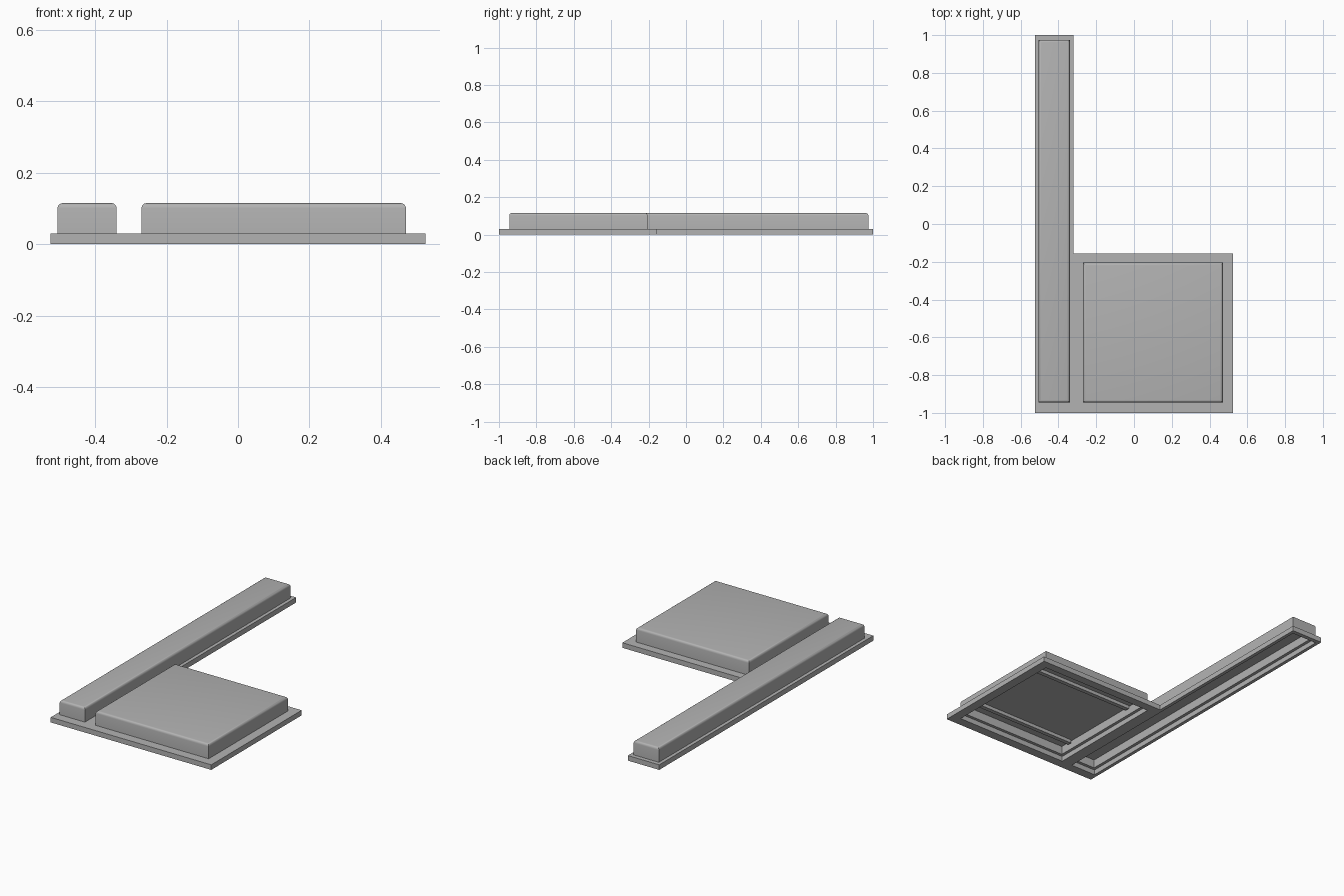
import bpy, bmesh
from mathutils import Matrix, Vector

if "Cube" in bpy.data.objects:
    bpy.data.objects.remove(bpy.data.objects["Cube"], do_unlink=True)

grey = bpy.data.materials.new("plain_grey")
grey.use_nodes = True
grey.diffuse_color = (0.45, 0.45, 0.45, 1)
grey.node_tree.nodes["Principled BSDF"].inputs["Base Color"].default_value = (0.45, 0.45, 0.45, 1)

PLATE_TOP, CAP_TOP, CEILING, WALL = 0.03, 0.115, 0.08, 0.025
# Footprints as x0, x1, y0, y1
BAR = (-0.505, -0.34, -0.945, 0.975)
PAD = (-0.27, 0.47, -0.945, -0.205)
BASE_STRIP = (-0.525, -0.32, -1.0, 1.0)
BASE_SQUARE = (-0.525, 0.525, -1.0, -0.155)


def finish(name, bm):
    bmesh.ops.recalc_face_normals(bm, faces=bm.faces)
    mesh = bpy.data.meshes.new(name)
    bm.to_mesh(mesh)
    bm.free()
    obj = bpy.data.objects.new(name, mesh)
    bpy.context.collection.objects.link(obj)
    mesh.materials.append(grey)
    return obj


def box(bm, area, z0, z1):
    x0, x1, y0, y1 = area
    place = (Matrix.Translation(((x0 + x1) / 2, (y0 + y1) / 2, (z0 + z1) / 2))
             @ Matrix.Diagonal((x1 - x0, y1 - y0, z1 - z0, 1)))
    return bmesh.ops.create_cube(bm, size=1, matrix=place)["verts"]


def inside(area, x, y):
    return area[0] < x < area[1] and area[2] < y < area[3]


# L-shaped base plate with an opening below each cap
def base_plate():
    areas = (BAR, PAD, BASE_STRIP, BASE_SQUARE)
    xs = sorted({v for a in areas for v in a[:2]})
    ys = sorted({v for a in areas for v in a[2:]})
    bm = bmesh.new()
    for x0, x1 in zip(xs, xs[1:]):
        for y0, y1 in zip(ys, ys[1:]):
            mid = ((x0 + x1) / 2, (y0 + y1) / 2)
            solid = inside(BASE_STRIP, *mid) or inside(BASE_SQUARE, *mid)
            if solid and not inside(BAR, *mid) and not inside(PAD, *mid):
                bm.faces.new([bm.verts.new((x, y, 0)) for x, y in
                              ((x0, y0), (x1, y0), (x1, y1), (x0, y1))])
    bmesh.ops.remove_doubles(bm, verts=bm.verts, dist=0.0001)
    raised = bmesh.ops.extrude_face_region(bm, geom=bm.faces[:], use_keep_orig=True)
    verts = [g for g in raised["geom"] if isinstance(g, bmesh.types.BMVert)]
    bmesh.ops.translate(bm, verts=verts, vec=(0, 0, PLATE_TOP))
    bmesh.ops.dissolve_limit(bm, angle_limit=0.01, verts=bm.verts, edges=bm.edges)
    return finish("base_plate", bm)


# Hollow cap, open underneath, with a rounded top rim
def hollow_cap(name, area):
    bm = bmesh.new()
    box(bm, area, PLATE_TOP, CAP_TOP)
    bottom = min(bm.faces, key=lambda f: f.calc_center_median().z)
    bmesh.ops.inset_region(bm, faces=[bottom], thickness=WALL)
    pushed = bmesh.ops.extrude_discrete_faces(bm, faces=[bottom])["faces"][0]
    bmesh.ops.translate(bm, verts=pushed.verts, vec=(0, 0, CEILING - PLATE_TOP))
    rim = [e for e in bm.edges if all(v.co.z > CAP_TOP - 0.001 for v in e.verts)]
    bmesh.ops.bevel(bm, geom=rim, offset=0.014, segments=4, profile=0.5, affect="EDGES")
    obj = finish(name, bm)
    bpy.ops.object.select_all(action="DESELECT")
    obj.select_set(True)
    bpy.context.view_layer.objects.active = obj
    bpy.ops.object.shade_smooth_by_angle(angle=0.6)


base_plate()
hollow_cap("bar_cap", BAR)
hollow_cap("pad_cap", PAD)

# Two low ribs under the pad ceiling
for name, y in (("front_rib", -0.85), ("back_rib", -0.35)):
    bm = bmesh.new()
    box(bm, (PAD[0] + WALL, PAD[1] - WALL, y - 0.0125, y + 0.0125), CEILING - 0.02, CEILING)
    finish(name, bm)
